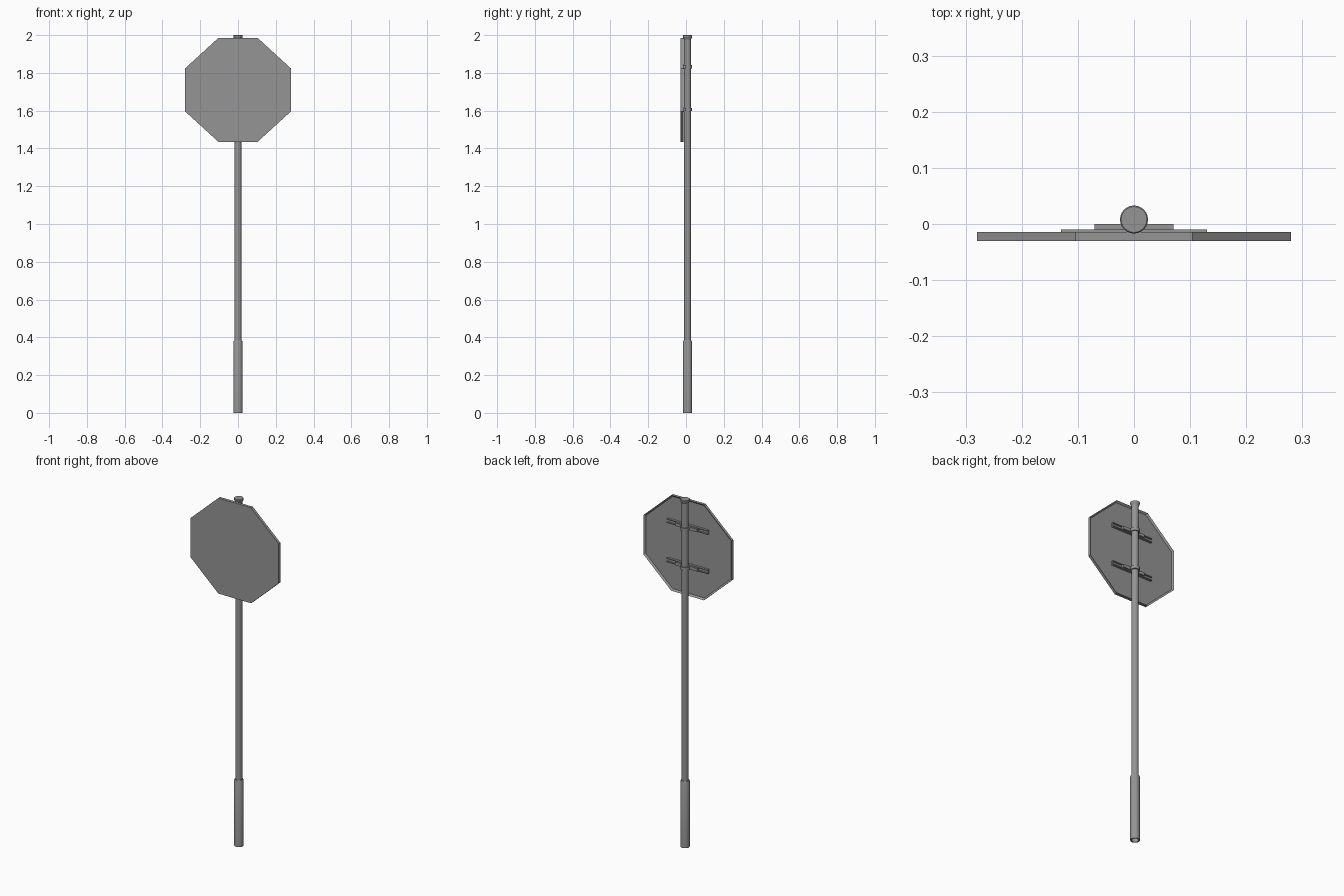
import bpy, bmesh, math
from mathutils import Matrix

if "Cube" in bpy.data.objects:
    bpy.data.objects.remove(bpy.data.objects["Cube"], do_unlink=True)

GREY = (0.3, 0.3, 0.3, 1)
metal = bpy.data.materials.new("grey metal")
metal.use_nodes = True
metal.diffuse_color = GREY
metal.node_tree.nodes["Principled BSDF"].inputs["Base Color"].default_value = GREY

POLE_Y = 0.008
SIDES = 24


def finish(name, bm, smooth=False):
    bmesh.ops.recalc_face_normals(bm, faces=bm.faces)
    mesh = bpy.data.meshes.new(name)
    bm.to_mesh(mesh)
    bm.free()
    mesh.materials.append(metal)
    obj = bpy.data.objects.new(name, mesh)
    bpy.context.collection.objects.link(obj)
    if smooth:
        bpy.ops.object.select_all(action="DESELECT")
        bpy.context.view_layer.objects.active = obj
        obj.select_set(True)
        bpy.ops.object.shade_smooth_by_angle(angle=math.radians(35))
    return obj


def lathe(name, profile):
    """Revolve (radius, height) points around the pole axis."""
    bm = bmesh.new()
    verts = [bm.verts.new((r, POLE_Y, z)) for r, z in profile]
    edges = [bm.edges.new(pair) for pair in zip(verts, verts[1:])]
    bmesh.ops.spin(bm, geom=verts + edges, cent=(0, POLE_Y, 0), axis=(0, 0, 1),
                   angle=math.tau, steps=SIDES)
    bmesh.ops.remove_doubles(bm, verts=bm.verts, dist=0.0001)
    return finish(name, bm, True)


def box(name, x, y, z):
    """Box from (min, max) ranges."""
    bm = bmesh.new()
    size = [b - a for a, b in (x, y, z)]
    mid = [(a + b) / 2 for a, b in (x, y, z)]
    bmesh.ops.create_cube(bm, size=1, matrix=Matrix.Translation(mid) @ Matrix.Diagonal((*size, 1)))
    return finish(name, bm)


# Pole, wider ground sleeve with an open foot, and flared cap
lathe("pole", [(0, 0.03), (0.019, 0.03), (0.019, 1.99), (0, 1.99)])
lathe("ground_sleeve", [(0, 0.02), (0.019, 0.02), (0.019, 0), (0.025, 0),
                        (0.025, 0.375), (0.022, 0.382), (0, 0.382)])
lathe("pole_cap", [(0, 1.978), (0.019, 1.978), (0.024, 1.988), (0.025, 1.99),
                   (0.025, 1.998), (0.023, 2), (0, 2)])

# Octagonal sign plate with a raised rim around the back
bm = bmesh.new()
outline = [(0.104, 0.275), (0.28, 0.114)]
corners = []
for sx, sz in ((1, 1), (1, -1), (-1, -1), (-1, 1)):
    pair = outline if sx * sz > 0 else outline[::-1]
    corners += [bm.verts.new((sx * x, -0.03, 1.71 + sz * z)) for x, z in pair]
front = bm.faces.new(corners)
solid = bmesh.ops.extrude_face_region(bm, geom=[front], use_keep_orig=True)["geom"]
bmesh.ops.translate(bm, vec=(0, 0.016, 0),
                    verts=[g for g in solid if isinstance(g, bmesh.types.BMVert)])
bmesh.ops.recalc_face_normals(bm, faces=bm.faces)
back = max(bm.faces, key=lambda f: f.calc_center_median().y)
bmesh.ops.inset_region(bm, faces=[back], thickness=0.01)
bmesh.ops.translate(bm, vec=(0, -0.009, 0), verts=back.verts)
finish("sign_plate", bm)

# Two mounting brackets: channel rail, clamp bar and pole ring
for label, z in (("upper", 1.832), ("lower", 1.606)):
    box(label + "_rail_base", (-0.13, 0.13), (-0.024, -0.018), (z - 0.012, z + 0.012))
    for side, s in (("top", 1), ("bottom", -1)):
        edge = z + s * 0.0095
        box(f"{label}_rail_{side}_lip", (-0.13, 0.13), (-0.02, -0.01),
            (edge - 0.0025, edge + 0.0025))
    box(label + "_clamp_bar", (-0.07, 0.07), (-0.02, 0), (z - 0.009, z + 0.009))
    lathe(label + "_clamp_ring", [(0, z - 0.009), (0.025, z - 0.009),
                                  (0.025, z + 0.009), (0, z + 0.009)])
